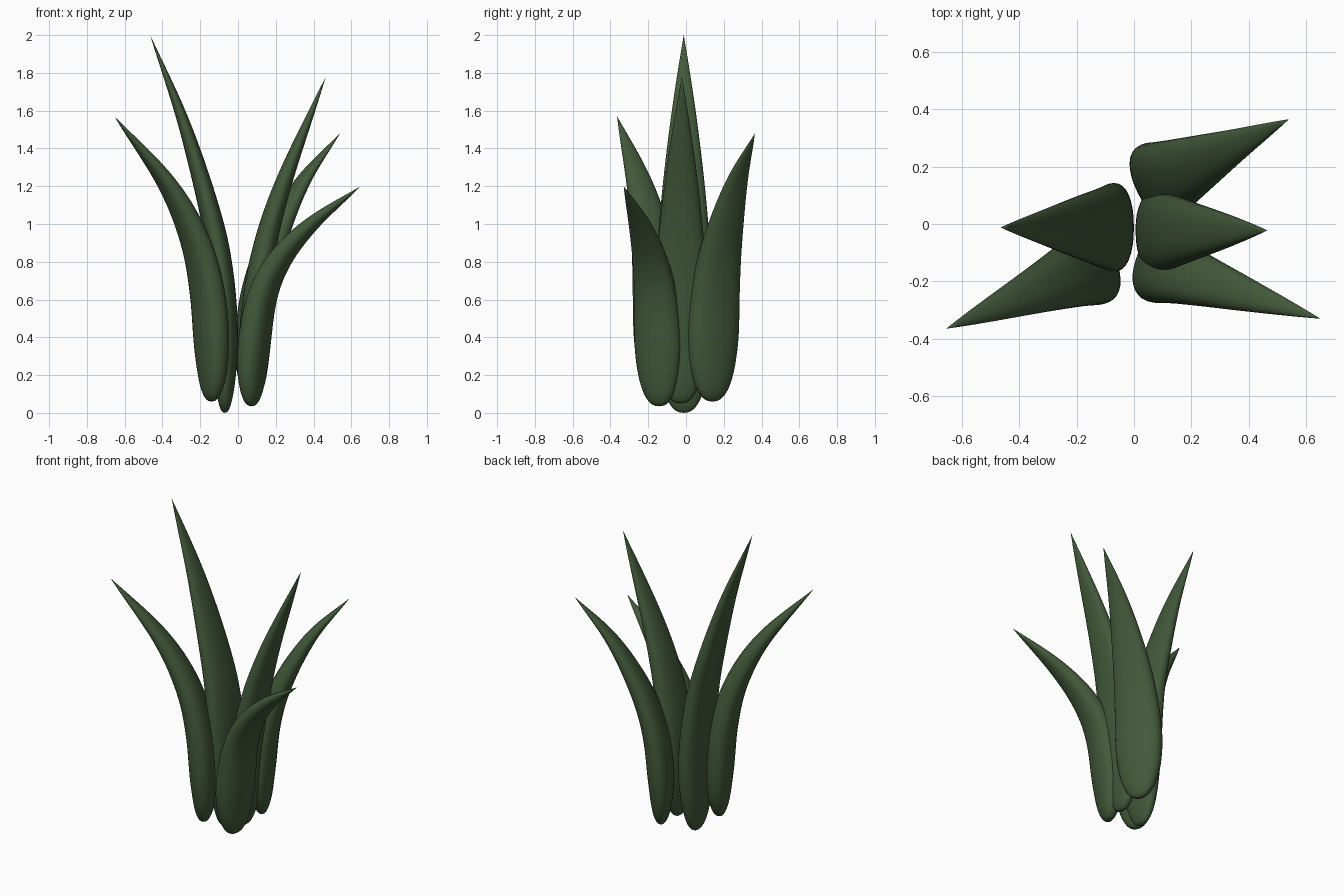
import bpy, bmesh, math
from mathutils import Vector

if "Cube" in bpy.data.objects:
    bpy.data.objects.remove(bpy.data.objects["Cube"])

RINGS, SIDES = 48, 32

green = bpy.data.materials.new("leaf_green")
green.diffuse_color = (0.055, 0.10, 0.042, 1)
green.use_nodes = True
green.node_tree.nodes["Principled BSDF"].inputs["Base Color"].default_value = green.diffuse_color


def smooth_path(pts, steps=30):
    """Catmull-Rom curve through the points."""
    p = [2 * pts[0] - pts[1]] + pts + [2 * pts[-1] - pts[-2]]
    out = []
    for i in range(1, len(p) - 2):
        a, b, c, d = p[i - 1:i + 3]
        for k in range(steps):
            t = k / steps
            out.append(0.5 * (2 * b + (c - a) * t + (2 * a - 5 * b + 4 * c - d) * t ** 2
                              + (3 * b - a - 3 * c + d) * t ** 3))
    return out + [pts[-1]]


def at_length(path, f):
    """Point and tangent at a fraction of the path length."""
    lens = [(b - a).length for a, b in zip(path, path[1:])]
    goal = f * sum(lens)
    for i, l in enumerate(lens):
        if goal <= l or i == len(lens) - 1:
            return path[i].lerp(path[i + 1], min(goal / l, 1)), (path[i + 1] - path[i]).normalized()
        goal -= l


def spow(v, e):
    return math.copysign(abs(v) ** e, v)


def leaf(name, xz, y_base, y_tip, half_width, half_thick):
    x0, x1 = xz[0][0], xz[-1][0]
    path = smooth_path([Vector((x, y_base + (x - x0) / (x1 - x0) * (y_tip - y_base), z))
                        for x, z in xz])
    side = Vector((y_base - y_tip, x1 - x0, 0)).normalized()
    bm = bmesh.new()
    rings = []
    for i in range(1, RINGS):
        f = (i / RINGS) ** 1.6
        pos, tan = at_length(path, f)
        nor = side.cross(tan).normalized()
        # rounded foot, then a long taper to the tip
        foot = (1 - (1 - min(f / 0.25, 1)) ** 2) ** 0.42
        s = max(0, (f - 0.25) / 0.75)
        w = half_width * foot * (1 - s ** 1.6)
        h = half_thick * foot * (1 - s ** 1.7)
        ring = []
        for k in range(SIDES):
            a = 2 * math.pi * k / SIDES
            ring.append(bm.verts.new(pos + side * w * spow(math.cos(a), 0.88)
                                     + nor * h * spow(math.sin(a), 0.88)))
        rings.append(ring)
    for r, q in zip(rings, rings[1:]):
        for k in range(SIDES):
            n = (k + 1) % SIDES
            bm.faces.new((r[k], r[n], q[n], q[k]))
    for ring, end in ((rings[0], path[0]), (rings[-1], path[-1])):
        v = bm.verts.new(end)
        for k in range(SIDES):
            bm.faces.new((ring[k], ring[(k + 1) % SIDES], v))
    bmesh.ops.recalc_face_normals(bm, faces=bm.faces)
    for face in bm.faces:
        face.smooth = True
    me = bpy.data.meshes.new(name)
    bm.to_mesh(me)
    bm.free()
    me.materials.append(green)
    bpy.context.collection.objects.link(bpy.data.objects.new(name, me))


# centre lines as (x, z), base y, tip y, half width, half thickness
leaf("tall_left_leaf", [(-0.07, 0), (-0.066, 0.4), (-0.09, 0.75), (-0.145, 1.05),
                        (-0.285, 1.53), (-0.465, 2.0)], -0.012, -0.012, 0.155, 0.067)
leaf("tall_right_leaf", [(0.07, 0.05), (0.075, 0.4), (0.125, 0.8), (0.235, 1.2),
                         (0.465, 1.78)], -0.027, -0.022, 0.143, 0.07)
leaf("front_left_leaf", [(-0.14, 0.06), (-0.138, 0.3), (-0.16, 0.62), (-0.23, 0.92),
                         (-0.38, 1.22), (-0.655, 1.57)], -0.145, -0.365, 0.138, 0.082)
leaf("back_right_leaf", [(0.075, 0.06), (0.078, 0.35), (0.11, 0.65), (0.19, 0.92),
                         (0.34, 1.22), (0.54, 1.48)], 0.14, 0.365, 0.145, 0.075)
leaf("front_right_leaf", [(0.07, 0.035), (0.08, 0.3), (0.125, 0.6), (0.22, 0.81),
                          (0.39, 1.0), (0.65, 1.2)], -0.142, -0.33, 0.128, 0.078)
